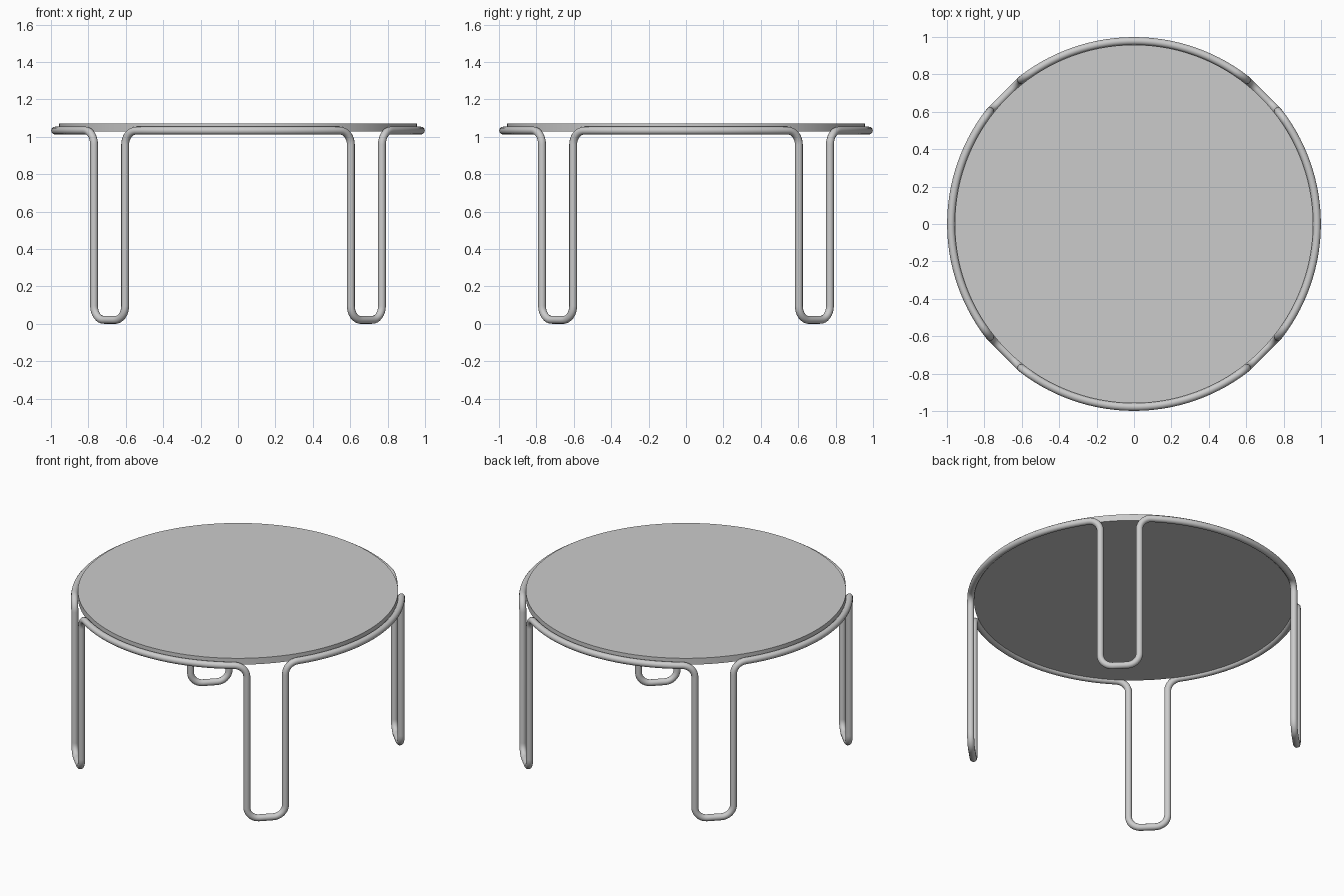
import bpy
from math import sin, cos, pi, radians
from mathutils import Vector

if "Cube" in bpy.data.objects:
    bpy.data.objects.remove(bpy.data.objects["Cube"])

R = 0.978            # radius of the frame's centre line
TUBE = 0.021         # tube radius
Z_TOP = 1.033        # centre line height of the rim
HALF = radians(6.9)  # half the angular width of a leg loop
BEND = 0.075         # bend radius at the rim and the foot
N = 8                # steps per bend


def on_rim(a, z):
    return Vector((R * cos(a), R * sin(a), z))


# One quarter of the path: rim arc, bend down, foot loop, bend up
path = []
d = BEND / R
for q in range(4):
    leg = radians(45) + q * pi / 2
    a_in, a_out = leg - HALF, leg + HALF
    start = leg - pi / 2 + HALF + d
    end = a_in - d
    for i in range(32):
        path.append(on_rim(start + (end - start) * i / 32, Z_TOP))
    for i in range(N + 1):
        t = pi / 2 * i / N
        path.append(on_rim(end + d * sin(t), Z_TOP - BEND * (1 - cos(t))))
    p, s = on_rim(a_in, TUBE), on_rim(a_out, TUBE)
    u = (s - p).normalized() * BEND
    up = Vector((0, 0, BEND))
    for i in range(N + 1):
        t = pi / 2 * i / N
        path.append(p + u * (1 - cos(t)) + up * (1 - sin(t)))
    for i in range(N + 1):
        t = pi / 2 * i / N
        path.append(s - u * (1 - sin(t)) + up * (1 - cos(t)))
    for i in range(N):
        t = pi / 2 * i / N
        path.append(on_rim(a_out + d * (1 - cos(t)), Z_TOP - BEND * (1 - sin(t))))

# Continuous bent tube frame with four leg loops
curve = bpy.data.curves.new("tube_frame", 'CURVE')
curve.dimensions = '3D'
curve.twist_mode = 'MINIMUM'
curve.bevel_depth = TUBE
curve.bevel_resolution = 4
spline = curve.splines.new('POLY')
spline.points.add(len(path) - 1)
for pt, co in zip(spline.points, path):
    pt.co = (*co, 1)
spline.use_cyclic_u = True
frame = bpy.data.objects.new("tube_frame", curve)
bpy.context.collection.objects.link(frame)
bpy.context.view_layer.objects.active = frame
frame.select_set(True)
bpy.ops.object.convert(target='MESH')
bpy.ops.object.shade_smooth()

# Round table top resting inside the rim
bpy.ops.mesh.primitive_cylinder_add(vertices=128, radius=0.958, depth=0.042,
                                    location=(0, 0, 1.05))
top = bpy.context.object
top.name = "table_top"
bpy.ops.object.shade_smooth_by_angle(angle=radians(30))
